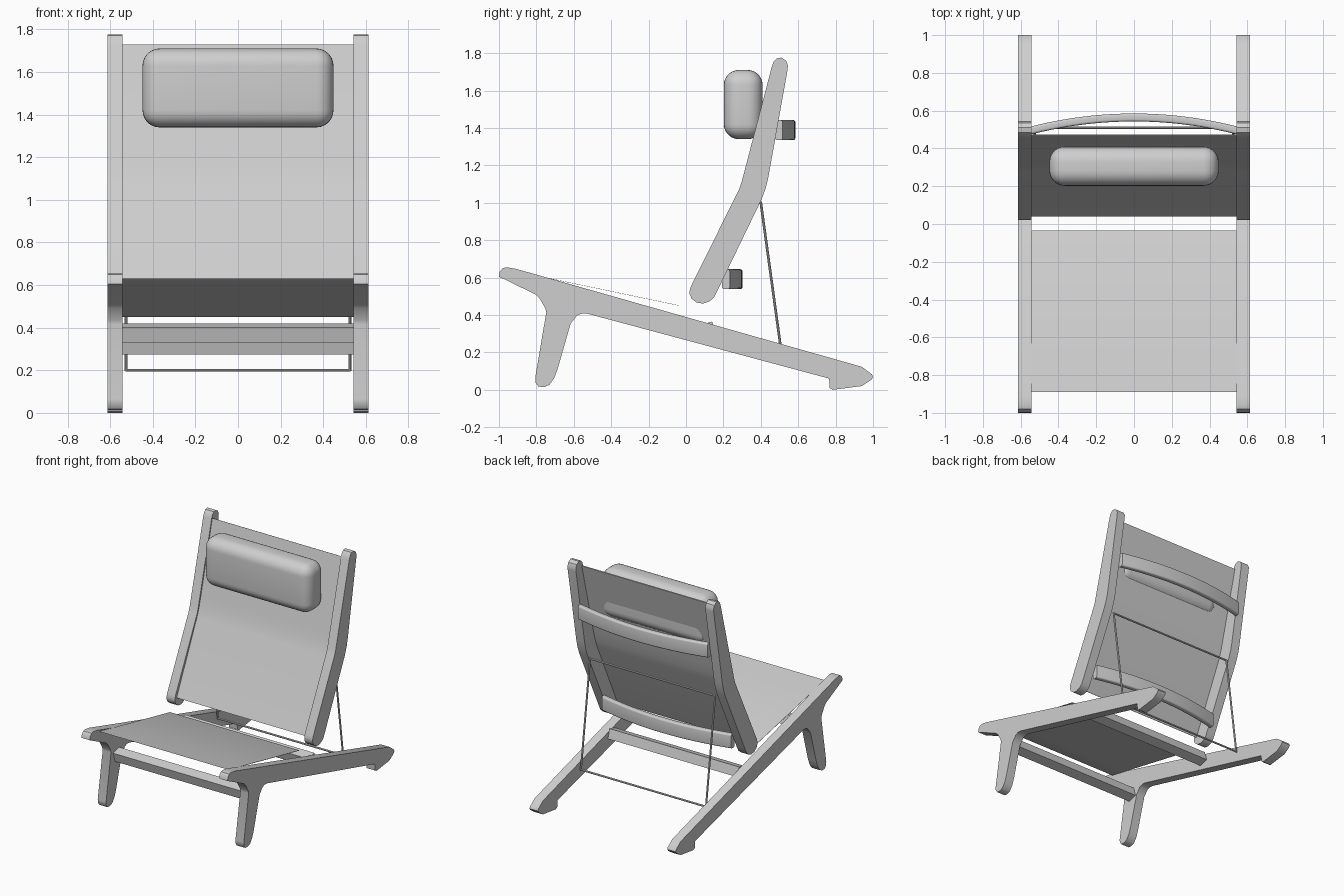
import bpy
import bmesh
import math
from mathutils import Vector

cube = bpy.data.objects.get("Cube")
if cube:
    bpy.data.objects.remove(cube, do_unlink=True)

GREY = (0.62, 0.62, 0.62, 1)
mat = bpy.data.materials.new("plain_grey")
mat.use_nodes = True
mat.diffuse_color = GREY
mat.node_tree.nodes["Principled BSDF"].inputs["Base Color"].default_value = GREY

INNER, OUTER = 0.543, 0.613  # inner and outer face of the side frames


def finish(name, bm, smooth=35):
    """Turn a bmesh into a named, coloured object."""
    bmesh.ops.recalc_face_normals(bm, faces=bm.faces)
    mesh = bpy.data.meshes.new(name)
    bm.to_mesh(mesh)
    bm.free()
    mesh.materials.append(mat)
    obj = bpy.data.objects.new(name, mesh)
    bpy.context.collection.objects.link(obj)
    bpy.ops.object.select_all(action="DESELECT")
    obj.select_set(True)
    bpy.context.view_layer.objects.active = obj
    bpy.ops.object.shade_smooth_by_angle(angle=math.radians(smooth))
    return obj


def sweep(name, profile, xs, bow=lambda x: 0):
    """Sweep a closed (y, z) profile along x, shifting it in y by bow(x)."""
    bm = bmesh.new()
    rings = [[bm.verts.new((x, y + bow(x), z)) for y, z in profile] for x in xs]
    n = len(profile)
    for a, b in zip(rings, rings[1:]):
        for i in range(n):
            j = (i + 1) % n
            bm.faces.new((a[i], a[j], b[j], b[i]))
    bm.faces.new(rings[0])
    bm.faces.new(rings[-1])
    return finish(name, bm)


def rounded_rect(y0, y1, z0, z1, r, steps=4):
    pts = []
    corners = [(y1 - r, z1 - r), (y0 + r, z1 - r), (y0 + r, z0 + r), (y1 - r, z0 + r)]
    for k, (cy, cz) in enumerate(corners):
        for s in range(steps + 1):
            a = math.pi / 2 * (k + s / steps)
            pts.append((cy + r * math.cos(a), cz + r * math.sin(a)))
    return pts


def sling(name, path, thick=0.006):
    """Thin fabric following a (y, z) path between the side frames."""
    under = [(y + thick, z - thick / 2) for y, z in reversed(path)]
    return sweep(name, path + under, (-INNER, INNER))


def rod(name, a, b, radius=0.007):
    a, b = Vector(a), Vector(b)
    bm = bmesh.new()
    bmesh.ops.create_cone(bm, cap_ends=True, segments=10, radius1=radius,
                          radius2=radius, depth=(b - a).length + radius)
    turn = Vector((0, 0, 1)).rotation_difference(b - a).to_matrix()
    bmesh.ops.rotate(bm, verts=bm.verts, matrix=turn)
    bmesh.ops.translate(bm, verts=bm.verts, vec=(a + b) / 2)
    return finish(name, bm)


# Side frames: long sloping rail with front leg and rear foot
seat_side = [
    (-1, 0.605), (-0.997, 0.63), (-0.98, 0.65), (-0.96, 0.655), (-0.91, 0.647),
    (0.94, 0.123), (0.995, 0.082), (1, 0.068), (0.99, 0.053), (0.94, 0.02),
    (0.785, 0), (0.768, 0.01), (0.765, 0.06), (0.74, 0.067),
    (-0.527, 0.407), (-0.555, 0.408), (-0.58, 0.4), (-0.617, 0.354),
    (-0.685, 0.115), (-0.705, 0.062), (-0.73, 0.027), (-0.76, 0.014),
    (-0.79, 0.018), (-0.805, 0.04), (-0.806, 0.065),
    (-0.747, 0.415), (-0.752, 0.435), (-0.785, 0.492), (-0.805, 0.51)]

# Backrest uprights: bent bars with round ends
back_side = [
    (0.02, 0.53), (0.025, 0.55), (0.285, 1.075), (0.297, 1.11), (0.458, 1.725),
    (0.467, 1.752), (0.485, 1.772), (0.51, 1.776), (0.535, 1.76), (0.545, 1.735),
    (0.543, 1.71), (0.44, 1.135), (0.427, 1.08), (0.405, 1.02),
    (0.168, 0.53), (0.15, 0.495), (0.125, 0.472), (0.09, 0.461),
    (0.055, 0.467), (0.03, 0.487), (0.02, 0.51)]

for side, sign in (("left", 1), ("right", -1)):
    sweep("seat_frame_" + side, seat_side, (sign * INNER, sign * OUTER))
    sweep("back_upright_" + side, back_side, (sign * INNER, sign * OUTER))

# Fabric slings of the seat and backrest
sling("seat_fabric", [(-0.89, 0.63), (-0.76, 0.603), (-0.04, 0.452)])
sling("back_fabric", [(0.04, 0.53), (0.285, 1.05), (0.308, 1.11),
                      (0.33, 1.19), (0.468, 1.73)])

# Tilted boards joining the seat frames
board = [(0, 0), (-0.07, -0.02), (-0.05, -0.09), (0.02, -0.07)]
for name, y, z in (("front_seat_board", -0.65, 0.42), ("rear_seat_board", 0.14, 0.365)):
    sweep(name, [(y + dy, z + dz) for dy, dz in board], (-INNER, INNER))

# Bowed crossbars behind the backrest
steps = 20
xs = [INNER * (2 * i / steps - 1) for i in range(steps + 1)]
for name, y, z in (("upper_back_bar", 0.585, 1.335), ("lower_back_bar", 0.302, 0.538)):
    sweep(name, rounded_rect(y - 0.042, y, z, z + 0.107, 0.012), xs,
          lambda x: -0.068 * (x / INNER) ** 2)

# Wire support loop
W = 0.525
top, low = (0.4, 1.0), (0.51, 0.2)
rod("support_wire_top", (-W, *top), (W, *top))
rod("support_wire_bottom", (-W, *low), (W, *low))
for side, x in (("left", W), ("right", -W)):
    rod("support_wire_" + side, (x, *top), (x, *low))

# Head pillow with generous rounding
bm = bmesh.new()
bmesh.ops.create_cube(bm, size=1)
bmesh.ops.scale(bm, verts=bm.verts, vec=(0.896, 0.207, 0.37))
bmesh.ops.translate(bm, verts=bm.verts, vec=(0, 0.306, 1.525))
bmesh.ops.bevel(bm, geom=bm.edges[:], offset=0.08, segments=7, profile=0.5,
                affect="EDGES")
finish("head_pillow", bm, 50)
